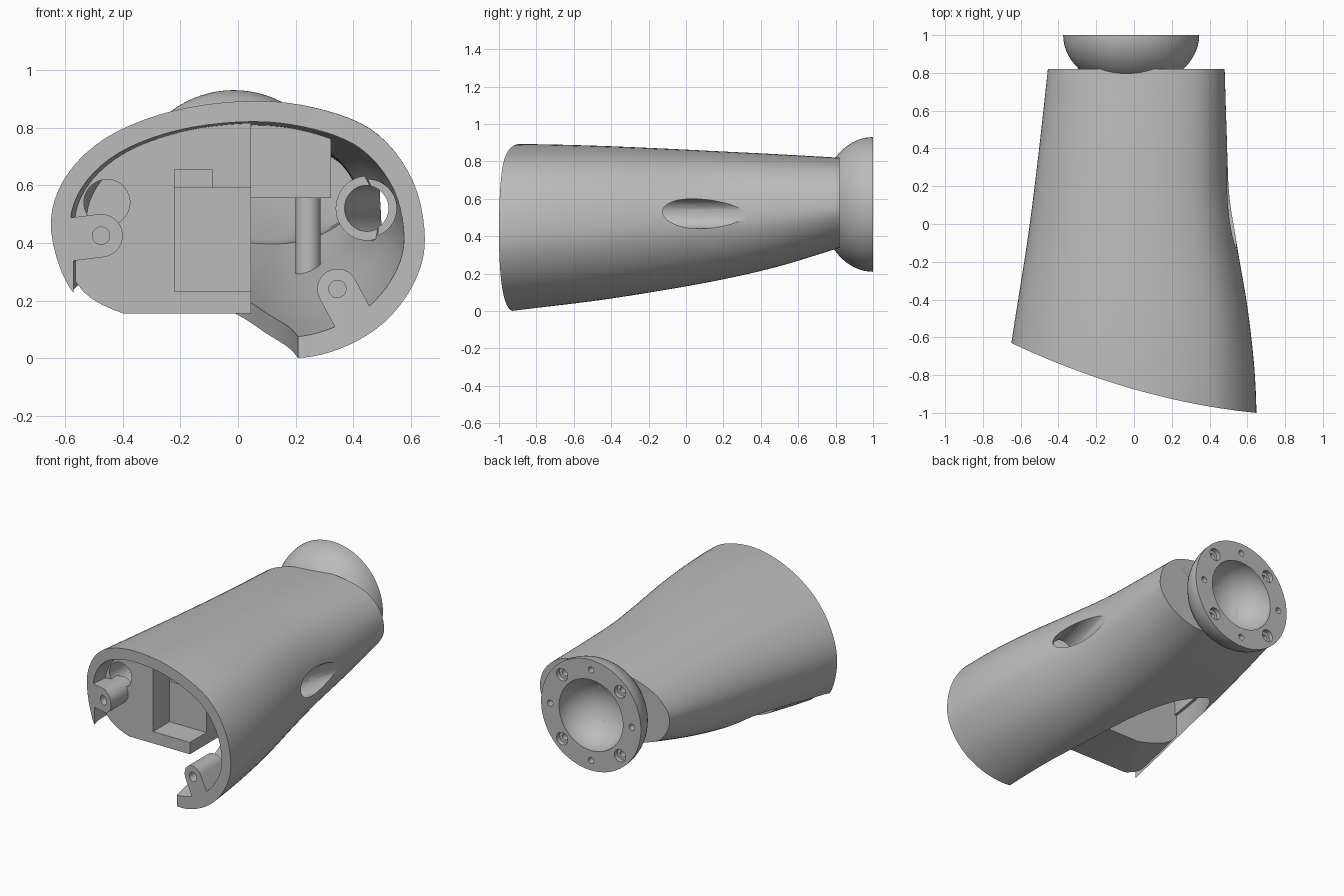
import bpy, bmesh, math
from mathutils import Vector

if "Cube" in bpy.data.objects:
    bpy.data.objects.remove(bpy.data.objects["Cube"], do_unlink=True)

grey = bpy.data.materials.new("plain grey")
grey.use_nodes = True
grey.diffuse_color = (0.5, 0.5, 0.5, 1)
grey.node_tree.nodes["Principled BSDF"].inputs["Base Color"].default_value = (0.5, 0.5, 0.5, 1)


def finish(name, bm):
    bmesh.ops.recalc_face_normals(bm, faces=bm.faces)
    mesh = bpy.data.meshes.new(name)
    bm.to_mesh(mesh)
    bm.free()
    mesh.materials.append(grey)
    ob = bpy.data.objects.new(name, mesh)
    bpy.context.collection.objects.link(ob)
    return ob


def prism(name, points, vector):
    bm = bmesh.new()
    face = bm.faces.new([bm.verts.new(p) for p in points])
    out = bmesh.ops.extrude_face_region(bm, geom=[face])["geom"]
    bmesh.ops.translate(bm, vec=vector, verts=[v for v in out if isinstance(v, bmesh.types.BMVert)])
    return finish(name, bm)


def box(name, lo, hi):
    (a, b, c), (d, e, f) = lo, hi
    return prism(name, [(a, b, c), (d, b, c), (d, e, c), (a, e, c)], (0, 0, f - c))


def cylinder(name, start, end, radius, sides=48):
    axis = Vector(end) - Vector(start)
    turn = axis.to_track_quat('Z', 'Y')
    ring = [Vector(start) + turn @ Vector((radius * math.cos(i * math.tau / sides),
            radius * math.sin(i * math.tau / sides), 0)) for i in range(sides)]
    return prism(name, ring, axis)


def ball(name, centre, size):
    bm = bmesh.new()
    bmesh.ops.create_uvsphere(bm, u_segments=64, v_segments=40, radius=1)
    bmesh.ops.scale(bm, vec=size, verts=bm.verts)
    bmesh.ops.translate(bm, vec=centre, verts=bm.verts)
    return finish(name, bm)


def boolean(ob, tools, operation='DIFFERENCE', keep=False):
    bpy.context.view_layer.objects.active = ob
    for tool in tools:
        mod = ob.modifiers.new("cut", 'BOOLEAN')
        mod.operation, mod.solver, mod.object = operation, 'EXACT', tool
        bpy.ops.object.modifier_apply(modifier=mod.name)
        if not keep:
            bpy.data.objects.remove(tool, do_unlink=True)


def spline(keys, steps, closed=False):
    n, out = len(keys), []
    for i in range(n if closed else n - 1):
        idx = [(i + k) % n if closed else min(max(i + k, 0), n - 1) for k in (-1, 0, 1, 2)]
        a, b, c, d = (Vector(keys[j]) for j in idx)
        for s in range(steps):
            t = s / steps
            out.append(0.5 * (2 * b + (c - a) * t + (2 * a - 5 * b + 4 * c - d) * t * t
                              + (3 * b - a - 3 * c + d) * t ** 3))
    return out if closed else out + [Vector(keys[-1])]


# Unit cross-section, and stations of y, left, right, bottom, top
SECTION = spline([(-1, -.06), (-.93, .36), (-.69, .705), (-.31, .925), (.13, 1), (.49, .925),
                  (.76, .74), (.94, .38), (1, -.06), (.945, -.4), (.79, -.71), (.56, -.92),
                  (.3, -1), (-.1, -.94), (-.53, -.81), (-.86, -.57)], 5, True)
STATIONS = spline([(-1.15, -.735, .652, -.03, .893), (-.8, -.675, .64, .016, .892),
                   (-.45, -.62, .602, .06, .883), (-.1, -.565, .543, .115, .868),
                   (.2, -.525, .503, .17, .853), (.5, -.49, .49, .24, .838),
                   (.82, -.455, .48, .338, .82)], 5)


def loft(name, inset, front, back):
    bm = bmesh.new()
    rings = []
    for i, (y, left, right, low, high) in enumerate(STATIONS):
        y += front if i == 0 else back if i == len(STATIONS) - 1 else 0
        rings.append([bm.verts.new(((left + right) / 2 + p.x * ((right - left) / 2 - inset), y,
                                    (low + high) / 2 + p.y * ((high - low) / 2 - inset)))
                      for p in SECTION])
    for r, q in zip(rings, rings[1:]):
        for i in range(len(r)):
            j = (i + 1) % len(r)
            bm.faces.new((r[i], r[j], q[j], q[i]))
    bm.faces.new(rings[0])
    bm.faces.new(rings[-1])
    return finish(name, bm)


outer = loft("outer_volume", 0.012, 0, -0.01)


# Pivot lugs: rounded end, running out to the wall
def lug(x, z, radius, angle, reach, front, back):
    points = []
    for i in range(25):
        a = angle + math.pi / 2 + i * math.pi / 24
        points.append((x + radius * math.cos(a), front, z + radius * math.sin(a)))
    for side in (-1, 1):
        points.append((x + reach * math.cos(angle) - side * radius * math.sin(angle), front,
                       z + reach * math.sin(angle) + side * radius * math.cos(angle)))
    ob = prism("lug", points, (0, back - front, 0))
    boolean(ob, [outer], 'INTERSECT', keep=True)
    return ob


# Hollow tapered shell with a tongue-shaped opening below, lugs and a slanted curved mouth
shell = loft("shell", 0, 0, 0)
tongue = spline([(.21, -.94), (.17, -.6), (.1, -.3), (0, .03), (-.15, .24), (-.33, .3),
                 (-.43, .18), (-.5, -.05), (-.57, -.62)], 6)
mouth = [(x, -.875 - .285 * x + .142 * x * x, -1) for x in (i / 20 - .8 for i in range(33))]
boolean(shell, [
    loft("cavity", 0.072, -0.1, -0.05),
    prism("tongue_cut", [(p.x, p.y, -.5) for p in tongue] + [(-.57, -1.3, -.5), (.21, -1.3, -.5)],
          (0, 0, .95))])
boolean(shell, [lug(-.475, .425, .075, math.radians(187), .15, -1.05, -.5),
                lug(.345, .24, .07, math.radians(-62), .2, -1.1, -.74)], 'UNION')
boolean(shell, [
    prism("mouth_cut", mouth + [(.8, -2, -1), (-.8, -2, -1)], (0, 0, 3)),
    cylinder("pin_hole", (-.475, -1, .425), (-.475, -.57, .425), .03, 32),
    cylinder("pin_hole", (.345, -1.2, .24), (.345, -.8, .24), .03, 32)])

# Side port: a slanted sleeve that opens through the wall
along = Vector((.26, .966, 0))
port = Vector((.512, .07, .52))
sleeve = cylinder("port_sleeve", port - along * .25, port + along * .3, .112)
boolean(sleeve, [outer], 'INTERSECT', keep=True)
boolean(shell, [cylinder("port_access", (.45, -.8, .52), (.45, -.2, .52), .1)])
for part in (shell, sleeve):
    boolean(part, [cylinder("port_bore", port - along * .4, port + along * .6, .08)])

# Inner mounting block with a stepped pocket and a round socket
block = box("mounting_block", (-.8, -.56, .155), (.045, -.22, 1))
boolean(block, [outer], 'INTERSECT', keep=True)
boolean(block, [box("pocket", (-.22, -.7, .232), (.2, -.39, .59)),
                box("pocket_step", (-.22, -.7, .5), (-.09, -.45, .655)),
                cylinder("socket", (-.455, -.7, .54), (-.455, -.3, .54), .08)])

# Inner bracket and its post
bracket = box("inner_bracket", (.04, -.38, .555), (.322, .45, .9))
post = cylinder("bracket_post", (.243, .4, .1), (.243, .4, .6), .044)
for part in (bracket, post):
    boolean(part, [outer], 'INTERSECT', keep=True)
bpy.data.objects.remove(outer, do_unlink=True)

# Rear domed flange with a round cup and a ring of screw holes
cx, cz = -.015, .57
flange = ball("ball_flange", (cx, 1, cz), (.36, .28, .36))
cuts = [box("flange_cut", (-1, 1, 0), (1, 2, 2)), box("inner_cut", (-1, 0, 0), (1, .775, 2))]
for i in range(8):
    a = i * math.pi / 4
    x, z = cx + .295 * math.cos(a), cz + .295 * math.sin(a)
    cuts.append(cylinder("screw_hole", (x, .93, z), (x, 1.1, z), .02, 20))
    if i % 2:
        cuts.append(cylinder("counterbore", (x, .97, z), (x, 1.1, z), .04, 24))
boolean(flange, cuts)
for part in (flange, shell):
    boolean(part, [ball("cup", (cx, 1, cz), (.23, .215, .23))])

# Smooth curved faces, keep hard edges
bpy.ops.object.select_all(action='DESELECT')
for part in (shell, sleeve, block, bracket, post, flange):
    part.select_set(True)
bpy.context.view_layer.objects.active = shell
bpy.ops.object.shade_smooth_by_angle(angle=math.radians(30))
